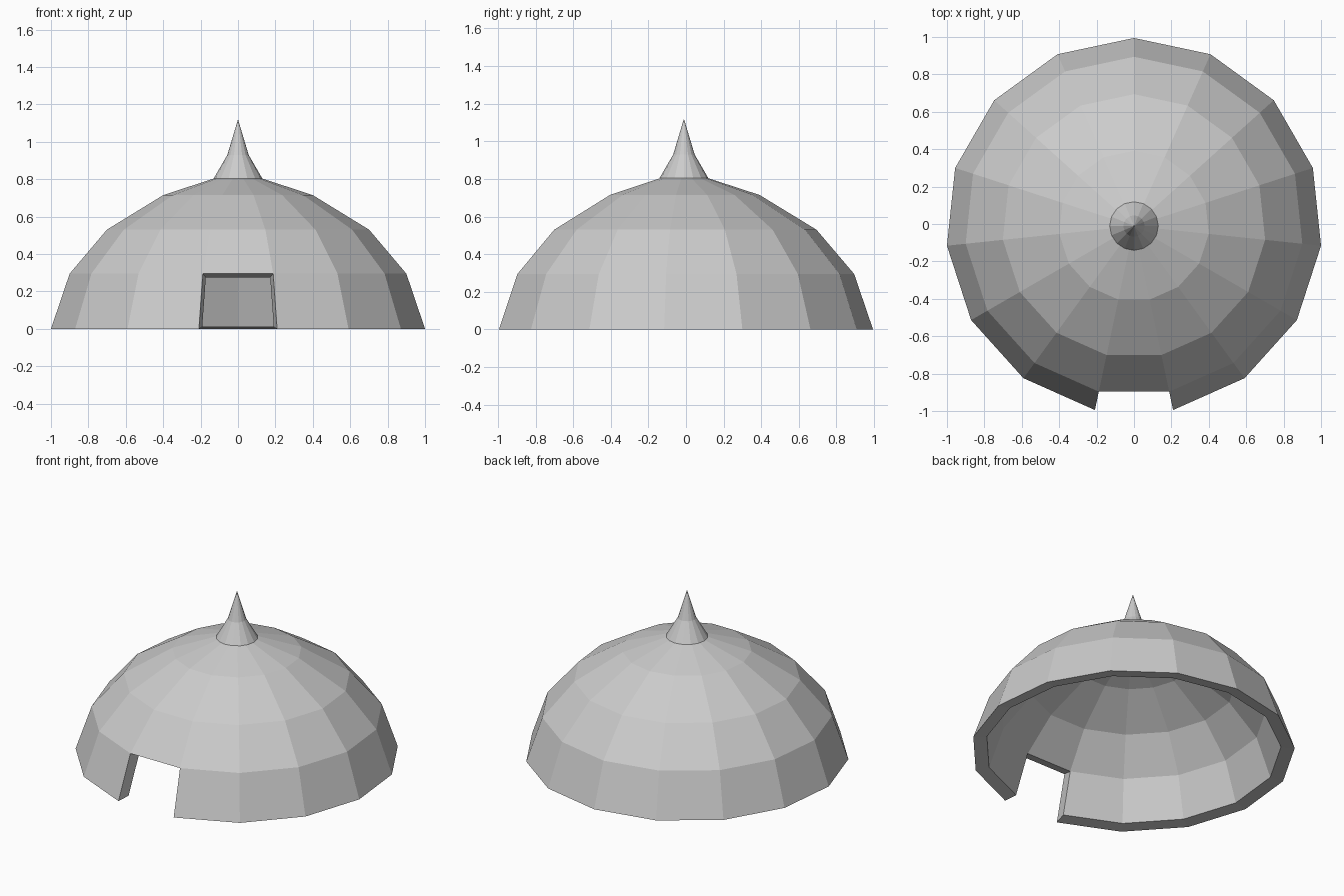
import bpy, bmesh, math

if "Cube" in bpy.data.objects:
    bpy.data.objects.remove(bpy.data.objects["Cube"])

CY = -0.011          # centre of the dome after centring its bounds


def make_ring(bm, r, z, n):
    # vertex 0 points to +y
    return [bm.verts.new((r * math.sin(2 * math.pi * i / n),
                          CY + r * math.cos(2 * math.pi * i / n), z)) for i in range(n)]


def shell(bm, profile, apex_z, n, skip=None):
    """Revolve a profile closed by an apex; skip leaves out one lowest-row face."""
    rings = [make_ring(bm, r, z, n) for r, z in profile]
    for k in range(len(rings) - 1):
        for i in range(n):
            if k == 0 and i == skip:
                continue
            j = (i + 1) % n
            bm.faces.new((rings[k][i], rings[k][j], rings[k + 1][j], rings[k + 1][i]))
    top = bm.verts.new((0, CY, apex_z))
    for i in range(n):
        bm.faces.new((rings[-1][i], rings[-1][(i + 1) % n], top))
    return rings


def finish(bm, name):
    bmesh.ops.recalc_face_normals(bm, faces=bm.faces)
    mesh = bpy.data.meshes.new(name)
    bm.to_mesh(mesh)
    bm.free()
    bpy.context.collection.objects.link(bpy.data.objects.new(name, mesh))


# Dome: thick 15-sided shell with one front panel left open as the doorway
N, DOOR = 15, 7
outer_profile = [(1.0055, 0), (0.905, 0.295), (0.705, 0.53), (0.402, 0.715)]
inner_profile = [(r * 0.915, 0.01 + z * 0.9) for r, z in outer_profile]
bm = bmesh.new()
outer = shell(bm, outer_profile, 0.846, N, DOOR)
inner = shell(bm, inner_profile, 0.771, N, DOOR)

# Rim under the wall and around the doorway
a, b = DOOR, DOOR + 1
edges = [((0, i), (0, (i + 1) % N)) for i in range(N) if i != DOOR]
edges += [((0, a), (1, a)), ((1, a), (1, b)), ((1, b), (0, b))]
for (k, i), (m, j) in edges:
    bm.faces.new((outer[k][i], outer[m][j], inner[m][j], inner[k][i]))
finish(bm, "dome")

# Pointed finial on the roof
bm = bmesh.new()
base = shell(bm, [(0.13, 0.804), (0.057, 0.93)], 1.12, 16)[0]
bm.faces.new(base)
finish(bm, "finial")
